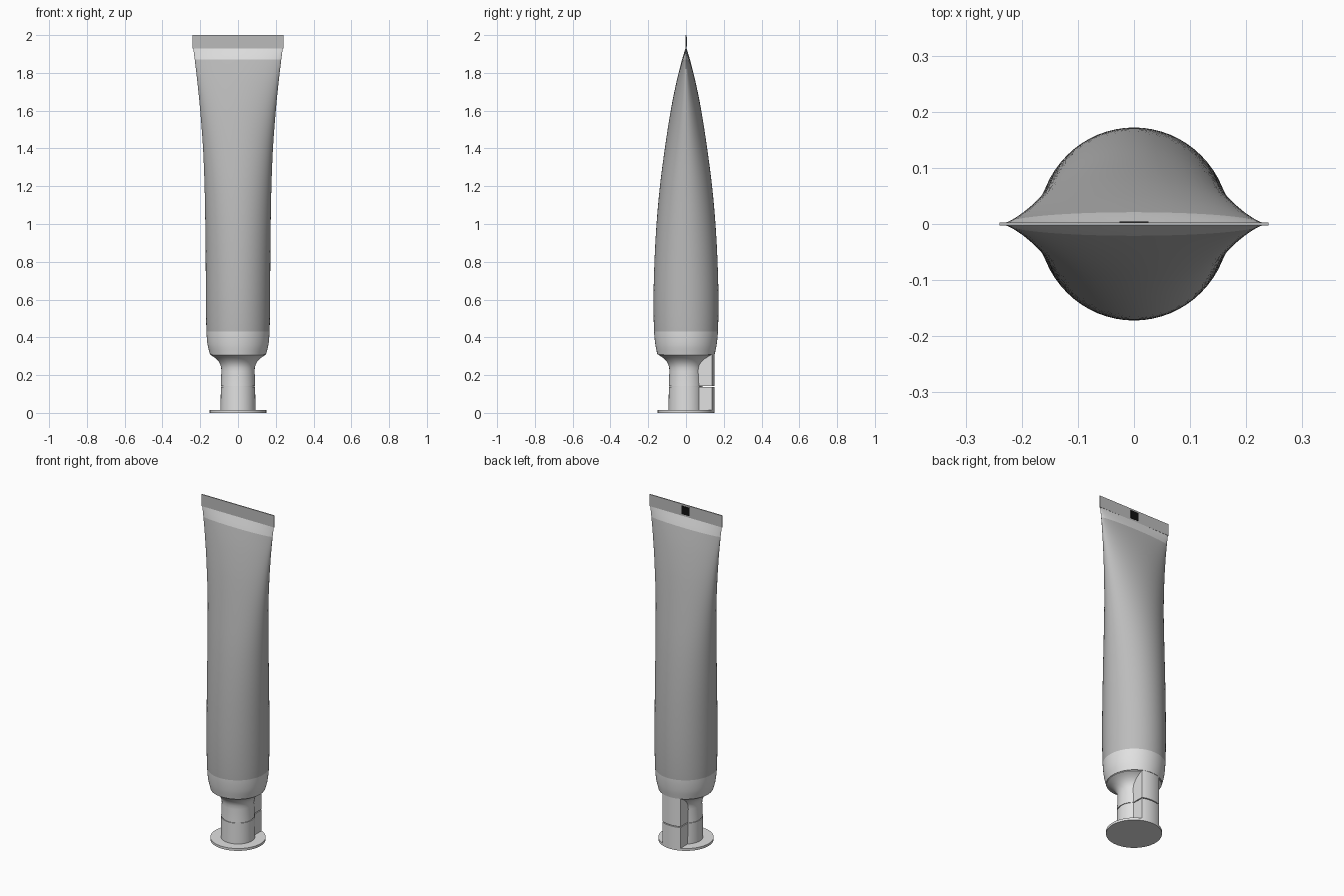
import bpy, bmesh, math

if "Cube" in bpy.data.objects:
    bpy.data.objects.remove(bpy.data.objects["Cube"])

def mat(name, v):
    m = bpy.data.materials.new(name)
    m.diffuse_color = (v, v, v, 1)
    m.use_nodes = True
    m.node_tree.nodes["Principled BSDF"].inputs["Base Color"].default_value = m.diffuse_color
    return m

LIGHT = mat("light grey", 0.75)
MID = mat("mid grey", 0.50)
BLACK = mat("black", 0.005)

def finish(name, bm, mats, rule=None, angle=35):
    bmesh.ops.recalc_face_normals(bm, faces=bm.faces[:])
    me = bpy.data.meshes.new(name)
    if rule:
        for f in bm.faces:
            f.material_index = rule(f.calc_center_median())
    bm.to_mesh(me)
    bm.free()
    for m in mats:
        me.materials.append(m)
    ob = bpy.data.objects.new(name, me)
    bpy.context.collection.objects.link(ob)
    bpy.ops.object.select_all(action='DESELECT')
    ob.select_set(True)
    bpy.context.view_layer.objects.active = ob
    bpy.ops.object.shade_smooth_by_angle(angle=math.radians(angle))
    return ob

def loft(name, sections, mats, rule=None, n=64):
    """Capped stack of elliptical rings: (z, half width, half depth)."""
    bm = bmesh.new()
    rings = []
    for z, a, b in sections:
        rings.append([bm.verts.new((a * math.cos(2 * math.pi * i / n),
                                    b * math.sin(2 * math.pi * i / n), z)) for i in range(n)])
    for r, s in zip(rings, rings[1:]):
        for i in range(n):
            j = (i + 1) % n
            bm.faces.new((r[i], r[j], s[j], s[i]))
    bm.faces.new(rings[0])
    bm.faces.new(rings[-1])
    return finish(name, bm, mats, rule)

def smooth(pts, k=4):
    """Catmull-Rom refinement of the section table."""
    out = []
    for i in range(len(pts) - 1):
        p0, p1, p2, p3 = pts[max(i - 1, 0)], pts[i], pts[i + 1], pts[min(i + 2, len(pts) - 1)]
        h = p2[0] - p1[0]
        for s in range(k):
            t = s / k
            row = [p1[0] + h * t]
            for c in (1, 2):
                m1 = (p2[c] - p0[c]) / (p2[0] - p0[0]) * h
                m2 = (p3[c] - p1[c]) / (p3[0] - p1[0]) * h
                row.append((2*t**3 - 3*t**2 + 1) * p1[c] + (t**3 - 2*t**2 + t) * m1
                           + (3*t**2 - 2*t**3) * p2[c] + (t**3 - t**2) * m2)
            out.append(tuple(row))
    out.append(pts[-1])
    return out

# Squeezable tube: round at the shoulder, flattening to a line at the top
tube = [(0.31, .148, .152), (0.36, .161, .162), (0.43, .167, .169), (0.60, .170, .172),
        (0.80, .171, .167), (1.00, .173, .156), (1.20, .177, .138), (1.40, .185, .112),
        (1.60, .200, .081), (1.75, .215, .051), (1.87, .229, .021), (1.93, .237, .003)]
loft("tube_body", smooth(tube), [LIGHT, MID], lambda c: 1 if 0.43 < c.z < 1.87 else 0)

def box(name, x0, x1, y0, y1, z0, z1, m):
    bm = bmesh.new()
    bmesh.ops.create_cube(bm, size=1)
    for v in bm.verts:
        v.co = ((x0 + x1) / 2 + v.co.x * (x1 - x0), (y0 + y1) / 2 + v.co.y * (y1 - y0),
                (z0 + z1) / 2 + v.co.z * (z1 - z0))
    return finish(name, bm, [m])

# Flat crimped seal and the black registration mark on its back
box("crimp_seal", -.24, .24, -.003, .003, 1.93, 2.0, MID)
box("registration_mark", -.026, .026, .003, .0045, 1.94, 1.99, BLACK)

# Flip cap: flange, stem with parting groove, flared top
cap = [(0, .15), (.014, .15), (.014, .092), (.138, .091), (.138, .087), (.143, .087),
       (.143, .091), (.22, .088), (.24, .089), (.255, .093), (.27, .101), (.285, .114),
       (.298, .131), (.306, .145), (.312, .145)]
loft("flip_cap", [(z, r, r) for z, r in cap], [LIGHT])

# Hinge block behind the cap, split at the parting line, with a rounded outer face
def hinge(name, z0, z1):
    bm = bmesh.new()
    w, r, n = .06, .15, 8
    a = math.asin(w / r)
    outline = [(-w, .03), (w, .03)] + [(r * math.sin(a - 2 * a * i / n), r * math.cos(a - 2 * a * i / n))
                                       for i in range(n + 1)]
    f = bm.faces.new([bm.verts.new((x, y, z0)) for x, y in outline])
    ext = bmesh.ops.extrude_face_region(bm, geom=[f])
    for v in ext["geom"]:
        if isinstance(v, bmesh.types.BMVert):
            v.co.z = z1
    return finish(name, bm, [LIGHT])

hinge("hinge_lower", .005, .138)
hinge("hinge_upper", .143, .311)
